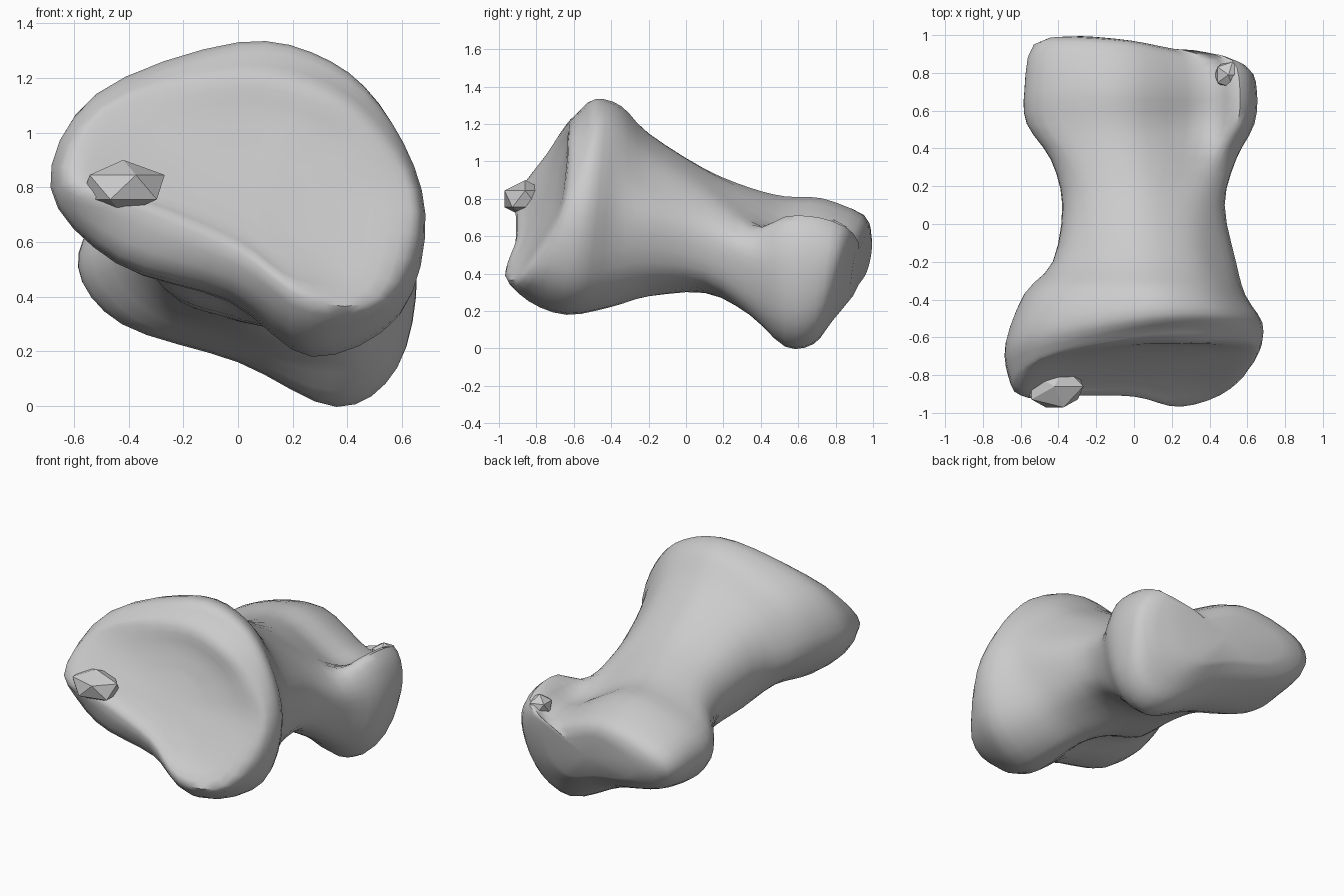
import bpy, bmesh, math
from mathutils import Vector

if "Cube" in bpy.data.objects:
    bpy.data.objects.remove(bpy.data.objects["Cube"], do_unlink=True)

bone = bpy.data.materials.new("bone_grey")
bone.use_nodes = True
colour = (0.6, 0.6, 0.6, 1)
bone.diffuse_color = colour
bone.node_tree.nodes["Principled BSDF"].inputs["Base Color"].default_value = colour


def spline(a, b, c, d, t):
    """Smooth point between b and c."""
    return 0.5 * (2 * b + (c - a) * t + (2 * a - 5 * b + 4 * c - d) * t ** 2
                  + (3 * b - a - 3 * c + d) * t ** 3)


def scaled(outline, scale, centre):
    return [[c + (p - c) * s for p, c, s in zip(point, centre, scale)] for point in outline]


def ring(outline, y, lean_z=0.0, lean_x=0.0):
    """Place an x, z outline at depth y, leaning with height and side."""
    return [Vector((x, y + lean_z * z + lean_x * x, z)) for x, z in outline]


def face_ring(outline):
    """Place an outline on the hollow joint face, which sweeps forward as it drops."""
    points = []
    for x, z in outline:
        drop = 1.1 - z - .42 * x
        points.append(Vector((x, -.645 - .2 * drop - .55 * drop * drop, z)))
    return points


def smooth_ring(points, steps=4):
    n = len(points)
    return [spline(points[i - 1], points[i], points[(i + 1) % n], points[(i + 2) % n], s / steps)
            for i in range(n) for s in range(steps)]


def smooth_loft(rings, steps=3):
    result = []
    last = len(rings) - 1
    for i in range(last):
        quad = [rings[max(0, min(last, k))] for k in range(i - 1, i + 3)]
        for s in range(steps):
            result.append([spline(*p, s / steps) for p in zip(*quad)])
    return result + [rings[-1]]


def finish(bm, name, angle):
    bmesh.ops.recalc_face_normals(bm, faces=bm.faces)
    mesh = bpy.data.meshes.new(name)
    bm.to_mesh(mesh)
    bm.free()
    mesh.materials.append(bone)
    obj = bpy.data.objects.new(name, mesh)
    bpy.context.collection.objects.link(obj)
    bpy.ops.object.select_all(action='DESELECT')
    obj.select_set(True)
    bpy.context.view_layer.objects.active = obj
    bpy.ops.object.shade_smooth_by_angle(angle=math.radians(angle))


# Cross-section outlines, clockwise from the right side of the bone
face = [(-.6, .82), (-.47, 1.07), (0, 1.2), (.33, 1.13), (.51, .96),
        (.6, .72), (.51, .4), (.25, .39), (0, .56), (-.32, .7)]
head = [(-.68, .8), (-.52, 1.14), (0, 1.33), (.34, 1.26), (.56, 1.04),
        (.68, .7), (.59, .33), (.27, .18), (-.03, .38), (-.44, .52)]
flare = [(-.43, .73), (-.33, 1), (0, 1.15), (.28, 1.07), (.44, .9),
         (.54, .68), (.45, .4), (.2, .28), (-.02, .33), (-.27, .43)]
neck = [(-.38, .65), (-.28, .86), (0, .96), (.24, .89), (.4, .77),
        (.48, .6), (.4, .37), (.12, .3), (-.07, .32), (-.26, .41)]
root = [(-.44, .58), (-.33, .78), (0, .86), (.32, .71), (.48, .62),
        (.54, .48), (.46, .24), (.3, .18), (0, .25), (-.28, .36)]
condyles = [(-.58, .51), (-.47, .71), (-.05, .82), (.37, .61), (.56, .71),
            (.65, .48), (.58, .14), (.36, 0), (0, .16), (-.42, .3)]

# Main bone body: hollow joint face, flared head, neck and paired condyles
mid = (.03, .78)
end = (.03, .47)
rings = [
    face_ring(scaled(face, (.35, .35), mid)),
    face_ring(scaled(face, (.7, .7), mid)),
    face_ring(face),
    ring(scaled(head, (.98, .88), mid), -.953, .3, .14),
    ring(head, -.69, .15, .09),
    ring(scaled(head, (.86, .93), mid), -.41, .05),
    ring(flare, -.2),
    ring(neck, .1),
    ring(root, .34),
    ring(scaled(condyles, (.98, .98), end), .53),
    ring(scaled(condyles, (1, .95), end), .68, .06),
    ring(scaled(condyles, (.92, .7), end), .78, .22, -.1),
    ring(scaled(condyles, (.55, .42), end), .87, .16, -.13),
]
bm = bmesh.new()
loops = [[bm.verts.new(p) for p in loop]
         for loop in smooth_loft([smooth_ring(r) for r in rings])]
for a, b in zip(loops, loops[1:]):
    for i in range(len(a)):
        bm.faces.new((a[i - 1], a[i], b[i], b[i - 1]))
for loop in (loops[0], loops[-1]):
    hub = bm.verts.new(sum((v.co for v in loop), Vector()) / len(loop))
    for i in range(len(loop)):
        bm.faces.new((loop[i - 1], loop[i], hub))
finish(bm, "bone_body", 50)


# Chipped lumps on the joint face and the left condyle
def chip(name, location, size):
    bm = bmesh.new()
    bmesh.ops.create_icosphere(bm, subdivisions=1, radius=1)
    bmesh.ops.scale(bm, vec=size, verts=bm.verts)
    bmesh.ops.translate(bm, vec=location, verts=bm.verts)
    finish(bm, name, 20)


chip("face_chip", (-.42, -.86, .8), (.17, .13, .1))
chip("condyle_chip", (.5, .79, .62), (.08, .08, .07))
